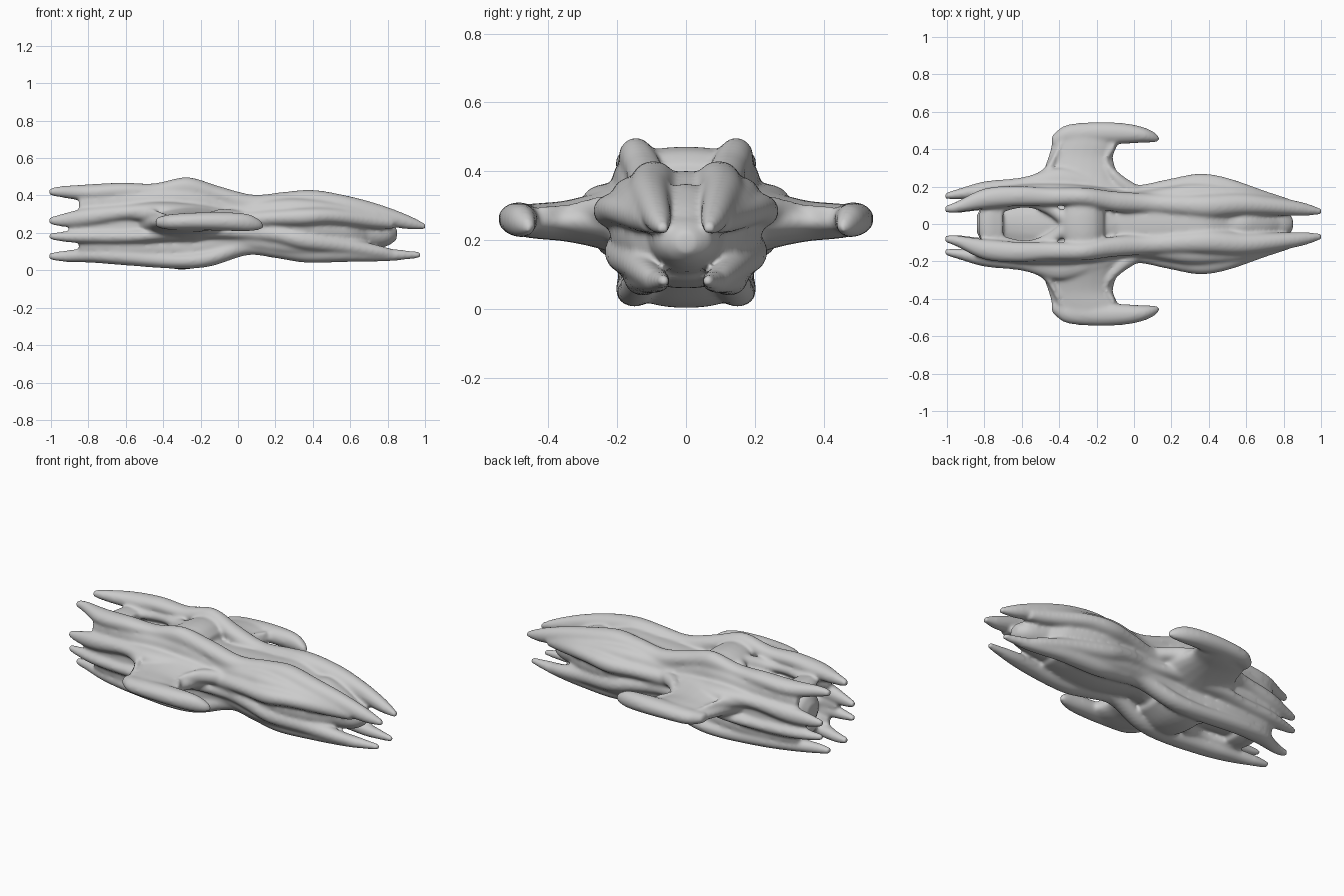
import bpy, bmesh, math
from mathutils import Vector

bm = bmesh.new()

def spline(pts, n=7):
    """Catmull-Rom through tuples of any length."""
    v = [Vector(p) for p in pts]
    v = [2 * v[0] - v[1]] + v + [2 * v[-1] - v[-2]]
    out = []
    for i in range(1, len(v) - 2):
        a, b, c, d = v[i - 1:i + 3]
        for k in range(n):
            t = k / n
            out.append(0.5 * (2 * b + (c - a) * t + (2 * a - 5 * b + 4 * c - d) * t * t
                              + (3 * b - a - 3 * c + d) * t ** 3))
    return out + [v[-2]]

def loft(pts, axis='x', mirror=True, sides=20):
    """Closed tube. Points are (x, y, z, half width, half height)."""
    for s in ((1, -1) if mirror else (1,)):
        rings = []
        for p in spline([tuple(q) for q in pts]):
            x, y, z, w, h = p
            w, h = max(w, .006), max(h, .006)
            ring = []
            for k in range(sides):
                a = 2 * math.pi * k / sides
                u, t = w * math.cos(a), h * math.sin(a)
                co = (x, y + u, z + t) if axis == 'x' else (x + u, y, z + t)
                ring.append(bm.verts.new((co[0], s * co[1], co[2])))
            rings.append(ring)
        for r, q in zip(rings, rings[1:]):
            for k in range(sides):
                j = (k + 1) % sides
                bm.faces.new((r[k], r[j], q[j], q[k]))
        bm.faces.new(rings[0])
        bm.faces.new(rings[-1])

# central core, ending in a rounded throat between the front prongs
loft([(-.84, 0, .23, .05, .05), (-.78, 0, .23, .12, .11), (-.55, 0, .235, .17, .115),
      (-.3, 0, .235, .18, .17), (0, 0, .235, .15, .13), (.3, 0, .23, .18, .14),
      (.6, 0, .225, .13, .125), (.74, 0, .2, .1, .085), (.81, 0, .195, .075, .06),
      (.85, 0, .195, .03, .03)], mirror=False)
# decks across the back: tail, shoulder, front
loft([(-.83, 0, .37, .06, .02), (-.78, 0, .38, .13, .03), (-.7, 0, .37, .13, .025)], mirror=False)
loft([(-.4, 0, .4, .03, .02), (-.35, 0, .42, .12, .035), (-.28, 0, .435, .15, .037),
      (-.21, 0, .425, .14, .035), (-.16, 0, .39, .1, .03)], mirror=False)
loft([(-.08, 0, .35, .09, .025), (.02, 0, .345, .11, .035), (.2, 0, .35, .11, .04),
      (.38, 0, .36, .1, .04), (.52, 0, .325, .1, .03)], mirror=False)
# inner lips that narrow the tail opening to a point
loft([(-.78, .08, .37, .04, .03), (-.6, .125, .375, .04, .03), (-.48, .1, .38, .04, .03), (-.38, .03, .41, .04, .03)])
loft([(-.78, .08, .11, .04, .03), (-.6, .125, .11, .04, .03), (-.48, .1, .1, .04, .03), (-.38, .03, .07, .04, .03)])
# nose canopy
loft([(.48, 0, .315, .04, .02), (.58, 0, .325, .06, .04), (.7, 0, .285, .055, .035), (.8, 0, .235, .03, .02)], mirror=False)
# decks across the belly
loft([(-.83, 0, .12, .06, .02), (-.78, 0, .11, .13, .03), (-.7, 0, .12, .12, .025)], mirror=False)
loft([(-.42, 0, .08, .05, .025), (-.34, 0, .05, .14, .043), (-.22, 0, .055, .14, .04), (-.1, 0, .1, .1, .03)], mirror=False)
loft([(.0, 0, .14, .09, .03), (.25, 0, .105, .12, .04), (.45, 0, .1, .12, .035), (.6, 0, .115, .09, .03)], mirror=False)

# upper strands: rear prong to front prong
loft([(-1.01, .08, .42, .018, .018), (-.95, .09, .42, .03, .03), (-.8, .135, .415, .055, .045),
      (-.62, .15, .425, .055, .044), (-.45, .145, .425, .048, .04), (-.27, .145, .443, .05, .055),
      (-.1, .12, .4, .055, .05), (.08, .11, .35, .055, .055), (.25, .1, .36, .06, .06),
      (.4, .095, .37, .065, .06), (.58, .105, .34, .06, .06), (.75, .095, .3, .05, .055),
      (.9, .08, .26, .037, .04), (1.005, .066, .233, .016, .016)])
# upper flank strands
loft([(-1.01, .15, .265, .016, .018), (-.94, .16, .268, .028, .035), (-.8, .18, .285, .048, .05),
      (-.6, .19, .31, .06, .045), (-.4, .22, .32, .08, .045), (-.2, .2, .3, .06, .05),
      (0, .165, .27, .045, .045), (.18, .185, .28, .055, .045), (.35, .21, .285, .06, .05),
      (.5, .19, .29, .057, .045), (.7, .13, .27, .048, .045), (.83, .1, .255, .035, .035)])
# lower flank strands
loft([(-1.01, .15, .182, .016, .016), (-.94, .16, .18, .028, .027), (-.8, .175, .18, .048, .038),
      (-.6, .185, .18, .055, .04), (-.4, .2, .19, .06, .035), (-.15, .175, .205, .05, .035),
      (.05, .155, .2, .045, .04), (.2, .175, .19, .05, .045), (.35, .185, .16, .05, .05),
      (.55, .15, .135, .045, .045), (.75, .11, .1, .035, .035), (.85, .085, .085, .02, .02)])
# lower strands
loft([(-1.01, .08, .075, .018, .018), (-.93, .09, .075, .03, .03), (-.78, .13, .08, .052, .04),
      (-.6, .15, .07, .052, .044), (-.33, .15, .05, .052, .042), (-.15, .14, .065, .052, .045),
      (.05, .115, .13, .05, .05), (.2, .12, .115, .055, .05), (.37, .125, .09, .055, .05),
      (.6, .115, .092, .05, .047), (.8, .085, .083, .038, .035), (.98, .062, .082, .016, .016)])
# webs of skin between neighbouring strands
loft([(-.85, .15, .35, .02, .03), (-.75, .15, .36, .045, .06), (-.5, .16, .37, .055, .06),
      (-.25, .155, .37, .05, .07), (0, .13, .31, .045, .06), (.3, .155, .33, .06, .055),
      (.55, .145, .31, .055, .05), (.75, .11, .28, .045, .04)])
loft([(-.9, .155, .225, .02, .03), (-.78, .165, .23, .035, .06), (-.5, .17, .24, .045, .08),
      (-.1, .15, .24, .045, .06), (.15, .16, .235, .045, .06), (.38, .17, .225, .05, .065),
      (.58, .135, .21, .04, .06), (.68, .1, .2, .02, .05)])
loft([(-.85, .14, .13, .02, .03), (-.75, .15, .13, .04, .05), (-.5, .155, .12, .045, .055),
      (-.25, .13, .12, .045, .06), (0, .125, .16, .045, .05), (.3, .145, .13, .055, .05),
      (.6, .125, .115, .045, .04)])
# wings
loft([(-.3, .12, .255, .3, .12), (-.3, .2, .26, .245, .1), (-.29, .28, .258, .2, .075),
      (-.285, .36, .256, .175, .058), (-.26, .43, .256, .178, .052), (-.24, .49, .257, .165, .043),
      (-.22, .53, .257, .1, .02)], axis='y')
# wing horns
loft([(-.44, .44, .255, .035, .025), (-.36, .475, .258, .055, .042), (-.2, .485, .262, .06, .048),
      (-.05, .484, .26, .055, .05), (.05, .476, .255, .042, .047), (.11, .463, .245, .027, .03),
      (.135, .455, .238, .012, .014)])
# wing sinews: rear and front edges from body to horn
loft([(-.62, .19, .3, .03, .03), (-.48, .26, .3, .04, .035), (-.42, .36, .28, .04, .035), (-.38, .45, .265, .03, .03)])
loft([(.03, .17, .28, .03, .035), (-.08, .23, .29, .045, .04), (-.15, .33, .275, .035, .035), (-.1, .43, .265, .03, .035)])

bmesh.ops.recalc_face_normals(bm, faces=bm.faces)
mesh = bpy.data.meshes.new("hull")
bm.to_mesh(mesh)
bm.free()
hull = bpy.data.objects.new("hull", mesh)
bpy.context.collection.objects.link(hull)

# fuse all strands into one organic skin
fuse = hull.modifiers.new("fuse", 'REMESH')
fuse.mode = 'VOXEL'
fuse.voxel_size = .009
fuse.use_smooth_shade = True
soft = hull.modifiers.new("soften", 'SMOOTH')
soft.factor = .5
soft.iterations = 14
